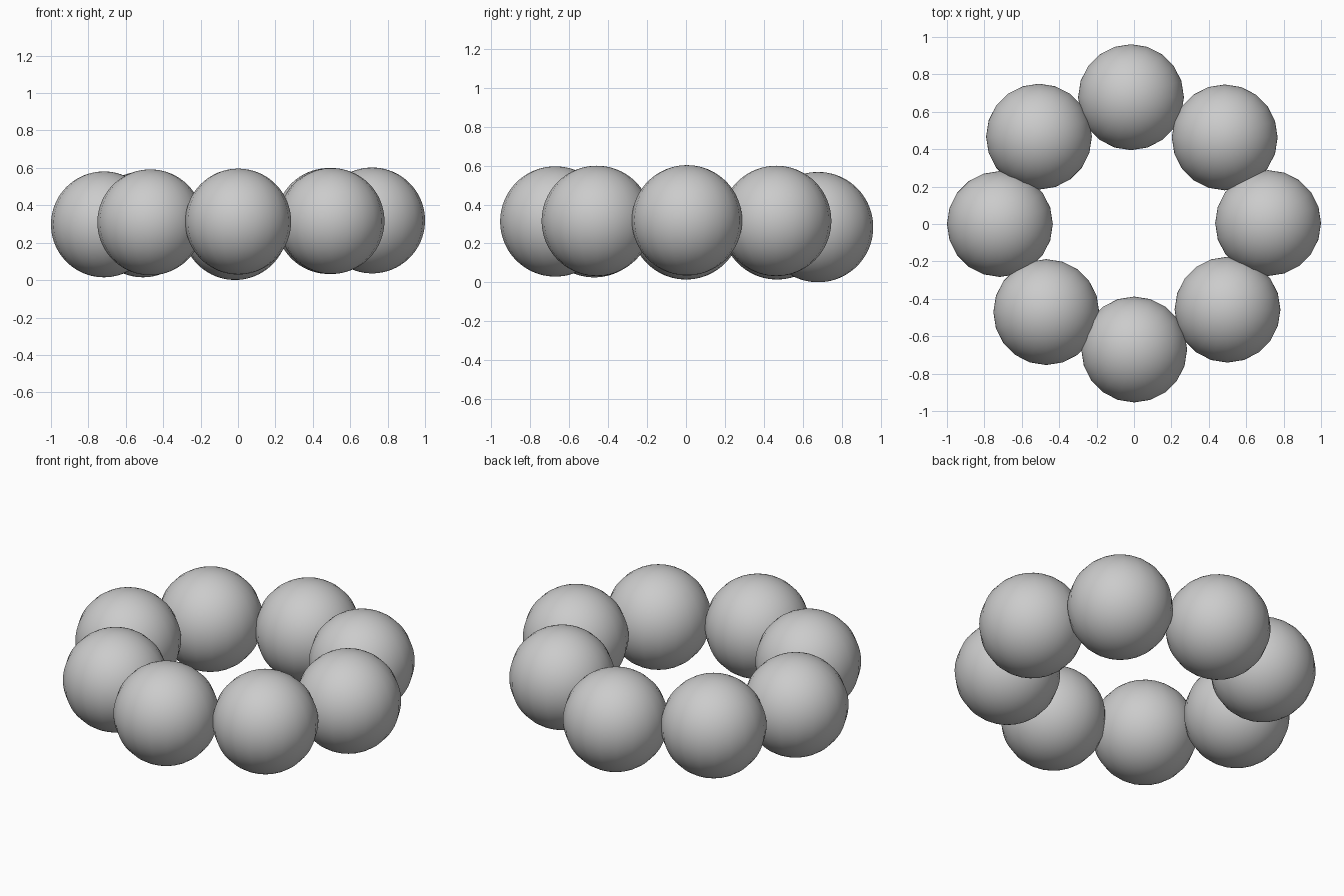
import bpy

if "Cube" in bpy.data.objects:
    bpy.data.objects.remove(bpy.data.objects["Cube"])

RADIUS = 0.283

# Ring of slightly unevenly placed balls: centre of each one
centres = [
    (0.717, 0.005, 0.319),
    (0.485, 0.463, 0.316),
    (-0.016, 0.678, 0.284),
    (-0.508, 0.467, 0.298),
    (-0.717, 0.0, 0.298),
    (-0.469, -0.471, 0.309),
    (0.001, -0.671, 0.313),
    (0.500, -0.458, 0.316),
]


def add_ball(index, centre):
    # Few segments around, many rings, so only the top outline is faceted
    bpy.ops.mesh.primitive_uv_sphere_add(segments=20, ring_count=40,
                                         radius=RADIUS, location=centre)
    ball = bpy.context.object
    ball.name = f"ring_ball_{index}"
    bpy.ops.object.shade_smooth()


for i, c in enumerate(centres, 1):
    add_ball(i, c)
